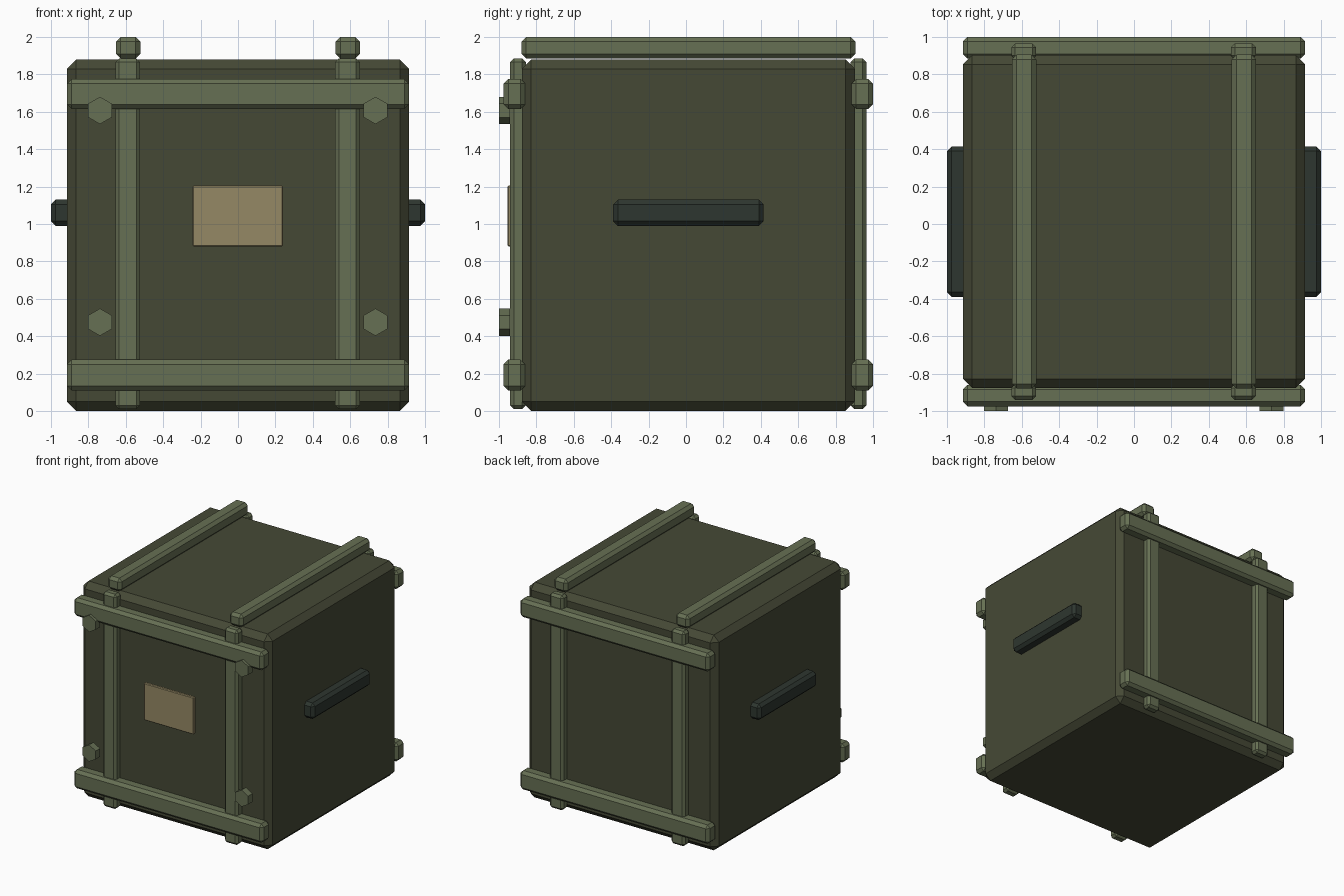
import bpy, bmesh, math
from mathutils import Matrix

if "Cube" in bpy.data.objects:
    bpy.data.objects.remove(bpy.data.objects["Cube"])

CY = 0.0125  # centre of the crate in y (bolts stick out in front)


def material(name, rgb):
    m = bpy.data.materials.new(name)
    m.diffuse_color = (*rgb, 1.0)
    m.use_nodes = True
    m.node_tree.nodes["Principled BSDF"].inputs["Base Color"].default_value = m.diffuse_color
    return m


DARK_OLIVE = material("dark olive", (0.060, 0.066, 0.036))
LIGHT_OLIVE = material("light olive", (0.134, 0.161, 0.088))
DARK_GREEN = material("dark green grey", (0.027, 0.037, 0.029))
TAN = material("tan", (0.300, 0.250, 0.130))


def finish(name, bm, mat):
    bmesh.ops.recalc_face_normals(bm, faces=bm.faces)
    mesh = bpy.data.meshes.new(name)
    bm.to_mesh(mesh)
    bm.free()
    mesh.materials.append(mat)
    ob = bpy.data.objects.new(name, mesh)
    bpy.context.collection.objects.link(ob)
    return ob


def block(name, lo, hi, bevel, mat):
    """Box between two corners with chamfered edges."""
    bm = bmesh.new()
    size = [b - a for a, b in zip(lo, hi)]
    mid = [(a + b) / 2 for a, b in zip(lo, hi)]
    bmesh.ops.create_cube(bm, size=1, matrix=Matrix.Translation(mid) @ Matrix.Diagonal((*size, 1)))
    bmesh.ops.bevel(bm, geom=bm.edges[:], offset=bevel, segments=1, affect='EDGES')
    return finish(name, bm, mat)


def bolt(name, x, z):
    """Hexagonal bolt head facing the front, corner up."""
    bm = bmesh.new()
    bmesh.ops.create_cone(bm, cap_ends=True, segments=6, radius1=0.073, radius2=0.073, depth=0.06)
    bmesh.ops.transform(bm, verts=bm.verts, matrix=Matrix.Translation((x, -0.97, z))
                        @ Matrix.Rotation(math.radians(90), 4, 'X'))
    # put a corner on the vertical axis
    top = max(v.co.z for v in bm.verts) - z
    if top < 0.07:
        bmesh.ops.rotate(bm, verts=bm.verts, cent=(x, -0.97, z),
                         matrix=Matrix.Rotation(math.radians(30), 3, 'Y'))
    return finish(name, bm, LIGHT_OLIVE)


# crate body
block("crate_body", (-0.915, CY - 0.89, 0), (0.915, CY + 0.89, 1.88), 0.05, DARK_OLIVE)

# frame on the front and the back
for side, s in (("front", -1), ("back", 1)):
    def span(near, far):
        return sorted((CY + s * near, CY + s * far))
    for level, z0, z1 in (("lower", 0.11, 0.275), ("upper", 1.615, 1.775)):
        y0, y1 = span(0.872, 0.9875)
        block(f"{side}_{level}_rail", (-0.915, y0, z0), (0.915, y1, z1), 0.025, LIGHT_OLIVE)
    for hand, x in (("left", -0.59), ("right", 0.585)):
        y0, y1 = span(0.868, 0.9525)
        block(f"{side}_{hand}_post", (x - 0.066, y0, 0.01), (x + 0.066, y1, 1.885), 0.02, LIGHT_OLIVE)

# top battens and side handles
for hand, s in (("left", -1), ("right", 1)):
    x = s * 0.5875
    block(f"{hand}_top_batten", (x - 0.065, CY - 0.8925, 1.885), (x + 0.065, CY + 0.8925, 2.0),
          0.025, LIGHT_OLIVE)
    x0, x1 = sorted((s * 0.88, s * 1.0))
    block(f"{hand}_handle", (x0, CY - 0.402, 0.99), (x1, CY + 0.402, 1.13), 0.025, DARK_GREEN)

# label plate and bolts on the front
block("label_plate", (-0.243, -0.955, 0.88), (0.24, -0.925, 1.205), 0.006, TAN)
for hand, x in (("left", -0.738), ("right", 0.735)):
    for level, z in (("lower", 0.475), ("upper", 1.607)):
        bolt(f"{level}_{hand}_bolt", x, z)
